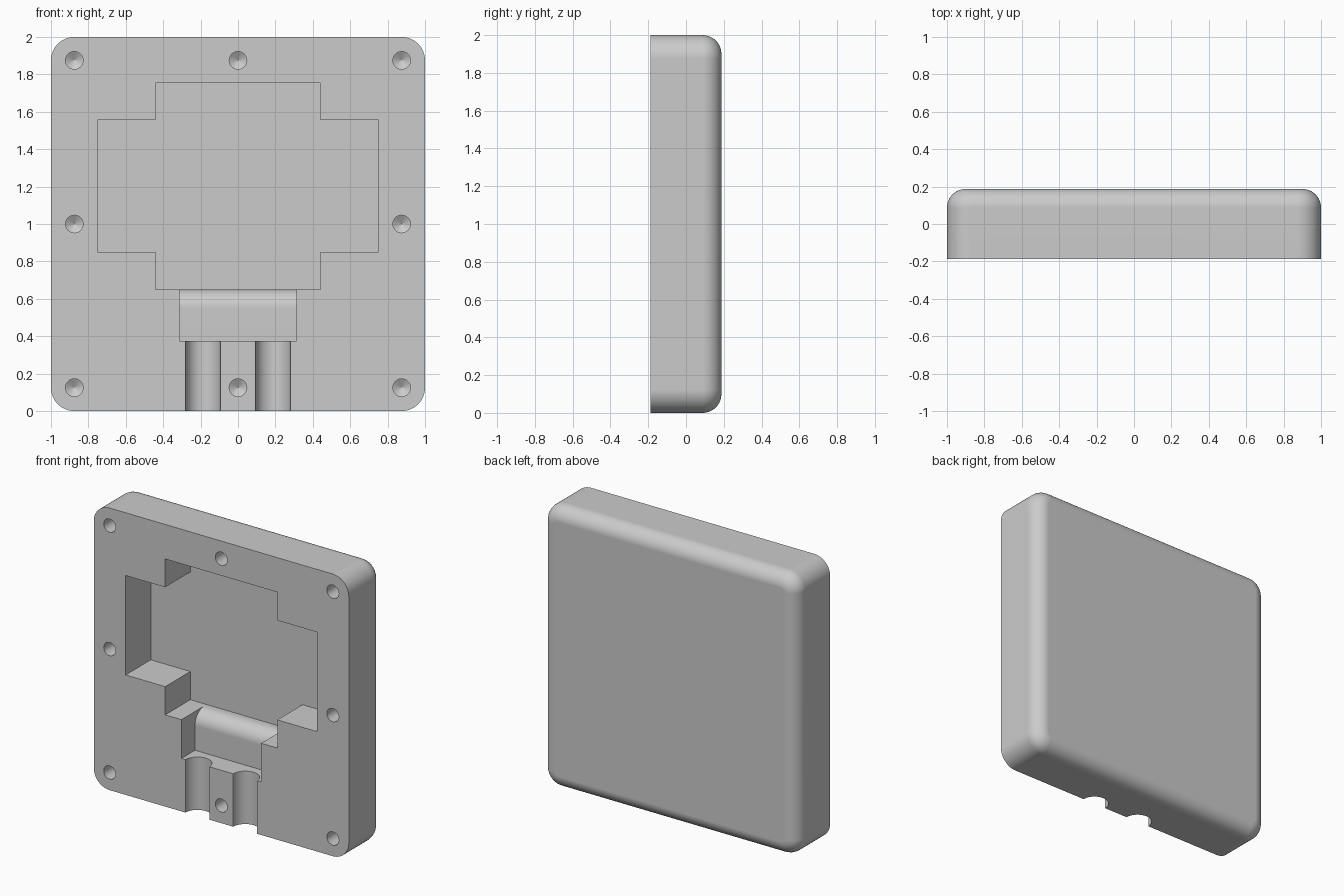
import bpy
import bmesh
from math import cos, sin, pi, radians

cube = bpy.data.objects.get("Cube")
if cube:
    bpy.data.objects.remove(cube, do_unlink=True)

FRONT, BACK = -0.1875, 0.1875
CORNER, FILLET = 0.125, 0.1

grey = bpy.data.materials.new("plain grey")
grey.use_nodes = True
grey.diffuse_color = (0.6, 0.6, 0.6, 1)
grey.node_tree.nodes["Principled BSDF"].inputs["Base Color"].default_value = (0.6, 0.6, 0.6, 1)


def loft(name, rings):
    """Skin equal-length rings of points and cap both ends."""
    bm = bmesh.new()
    loops = [[bm.verts.new(p) for p in ring] for ring in rings]
    for a, b in zip(loops, loops[1:]):
        for i in range(len(a)):
            j = (i + 1) % len(a)
            bm.faces.new((a[i], a[j], b[j], b[i]))
    bm.faces.new(loops[0])
    bm.faces.new(loops[-1])
    bmesh.ops.recalc_face_normals(bm, faces=bm.faces)
    mesh = bpy.data.meshes.new(name)
    bm.to_mesh(mesh)
    bm.free()
    mesh.materials.append(grey)
    obj = bpy.data.objects.new(name, mesh)
    bpy.context.collection.objects.link(obj)
    return obj


def rounded_square(inset, y, steps=12):
    r = CORNER - inset
    ring = []
    for k, (sx, sz) in enumerate([(1, 1), (-1, 1), (-1, -1), (1, -1)]):
        for i in range(steps + 1):
            a = (k + i / steps) * pi / 2
            ring.append((sx * (1 - CORNER) + r * cos(a), y,
                         1 + sz * (1 - CORNER) + r * sin(a)))
    return ring


def circle(x, z, r, y, n=32):
    return [(x + r * cos(2 * pi * i / n), y, z + r * sin(2 * pi * i / n)) for i in range(n)]


# Housing: rounded block with filleted back edge
rings = [rounded_square(0, FRONT)]
for i in range(11):
    a = i / 10 * pi / 2
    rings.append(rounded_square(FILLET * (1 - cos(a)), BACK - FILLET + FILLET * sin(a)))
housing = loft("housing", rings)

cutters = []

# Cross-shaped main pocket
half = [(0.44, 0.65), (0.44, 0.85), (0.75, 0.85), (0.75, 1.555), (0.44, 1.555), (0.44, 1.755)]
outline = half + [(-x, z) for x, z in reversed(half)]
cutters.append(loft("pocket_cutter", [[(x, y, z) for x, z in outline] for y in (-0.4, 0.094)]))

# Connector recess, its floor rolling over into the pocket
profile = [(-0.4, 0.7), (-0.4, 0.375), (-0.035, 0.375)]
for i in range(13):
    a = i / 12 * pi / 2
    profile.append((0.065 - 0.1 * cos(a), 0.55 + 0.1 * sin(a)))
profile.append((0.065, 0.7))
cutters.append(loft("recess_cutter", [[(x, y, z) for y, z in profile] for x in (-0.3125, 0.3125)]))

# Two half-round cable channels
for side in (-1, 1):
    ring = [(x, FRONT + (y - 1), z) for x, z, y in
            [(side * 0.1875 + 0.094 * cos(2 * pi * i / 48), 0,
              1 + 0.094 * sin(2 * pi * i / 48)) for i in range(48)]]
    cutters.append(loft("channel_cutter", [[(x, y, z) for x, y, _ in ring] for z in (-0.1, 0.42)]))

# Screw holes with drill-point bottoms
HOLE = 0.047
for x in (-0.875, 0, 0.875):
    for z in (0.125, 1, 1.875):
        if x == 0 and z == 1:
            continue
        bottom = FRONT + 0.19
        cutters.append(loft("hole_cutter", [
            circle(x, z, HOLE, FRONT - 0.1), circle(x, z, HOLE, bottom),
            circle(x, z, 0.001, bottom + 0.028)]))

# Cut everything out of the housing
bpy.context.view_layer.objects.active = housing
housing.select_set(True)
for cutter in cutters:
    cutter.hide_render = True
    cut = housing.modifiers.new("cut", "BOOLEAN")
    cut.operation = "DIFFERENCE"
    cut.solver = "EXACT"
    cut.object = cutter
    bpy.ops.object.modifier_apply(modifier=cut.name)
    bpy.data.objects.remove(cutter, do_unlink=True)

# Smooth rounds, crisp edges, flat faces kept flat
bpy.ops.object.shade_smooth_by_angle(angle=radians(30))
weighted = housing.modifiers.new("flat faces", "WEIGHTED_NORMAL")
weighted.keep_sharp = True
